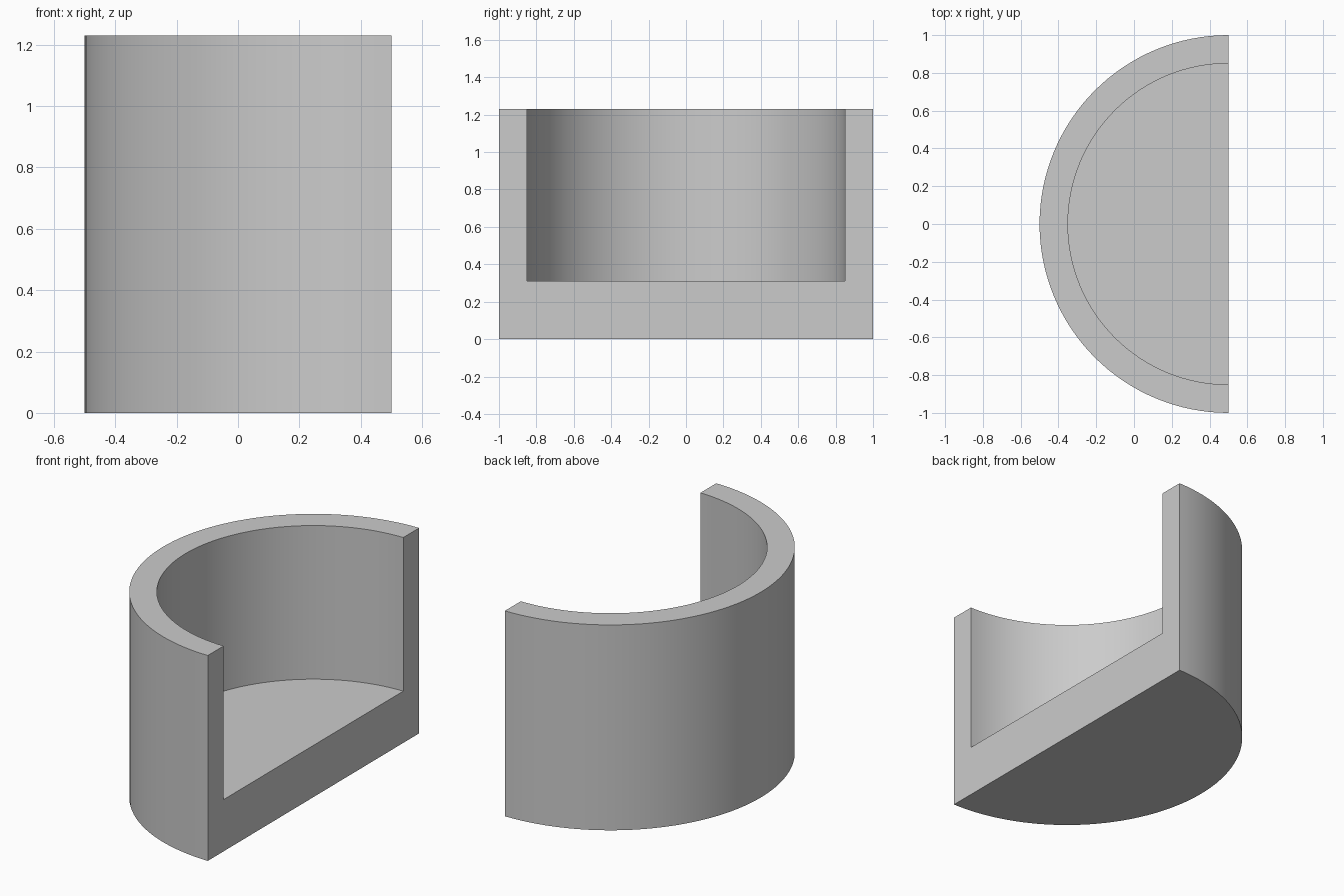
import bpy, bmesh, math
from mathutils import Vector

cube = bpy.data.objects.get("Cube")
if cube:
    bpy.data.objects.remove(cube, do_unlink=True)

RADIUS, WALL, HEIGHT, FLOOR = 1.0, 0.15, 1.23, 0.31
AXIS_X = 0.5
SEGMENTS = 64

# Plain grey material
grey = bpy.data.materials.new("plain grey")
grey.use_nodes = True
colour = (0.6, 0.6, 0.6, 1)
grey.diffuse_color = colour
grey.node_tree.nodes["Principled BSDF"].inputs["Base Color"].default_value = colour

# Section of floor and wall, from the axis outwards and back
inner = RADIUS - WALL
section = [(0, 0), (RADIUS, 0), (RADIUS, HEIGHT),
           (inner, HEIGHT), (inner, FLOOR), (0, FLOOR)]

bm = bmesh.new()
verts = [bm.verts.new((AXIS_X, -r, z)) for r, z in section]
edges = [bm.edges.new(pair) for pair in zip(verts, verts[1:])]

# Half turn around the back of the cup
bmesh.ops.spin(bm, geom=verts + edges, cent=Vector((AXIS_X, 0, 0)),
               axis=(0, 0, 1), angle=-math.pi, steps=SEGMENTS)
bmesh.ops.remove_doubles(bm, verts=bm.verts[:], dist=0.0001)

# Flat cut face closing the open side
rim = [e for e in bm.edges if e.is_boundary]
bmesh.ops.holes_fill(bm, edges=rim, sides=0)
bmesh.ops.recalc_face_normals(bm, faces=bm.faces[:])

mesh = bpy.data.meshes.new("half_cup")
bm.to_mesh(mesh)
bm.free()
mesh.materials.append(grey)
half_cup = bpy.data.objects.new("half_cup", mesh)
bpy.context.collection.objects.link(half_cup)

# Smooth curved walls with crisp edges
bpy.ops.object.select_all(action='DESELECT')
half_cup.select_set(True)
bpy.context.view_layer.objects.active = half_cup
bpy.ops.object.shade_smooth_by_angle(angle=math.radians(30))
